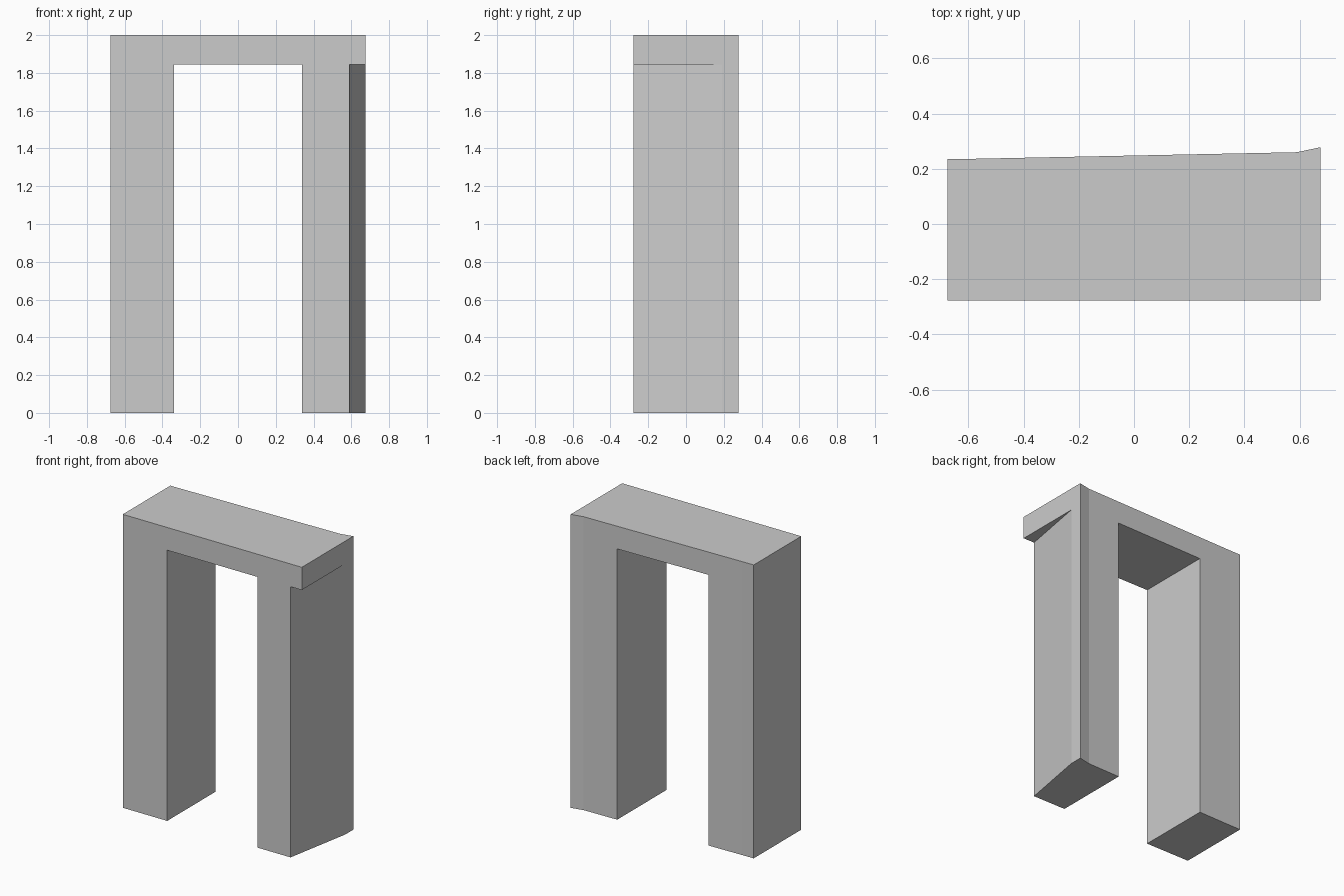
import bpy
import bmesh

HALF_X, FRONT, HEIGHT = 0.675, -0.277, 2.0
CREASE, OPENING, LINTEL_Z = 0.59, 0.34, 1.845

if "Cube" in bpy.data.objects:
    bpy.data.objects.remove(bpy.data.objects["Cube"], do_unlink=True)

grey = bpy.data.materials.new("plain_grey")
grey.use_nodes = True
grey.diffuse_color = (0.6, 0.6, 0.6, 1)
grey.node_tree.nodes["Principled BSDF"].inputs["Base Color"].default_value = grey.diffuse_color


def prism(name, outline, bottom, top):
    """Extrude a plan outline upward into a solid."""
    bm = bmesh.new()
    base = bm.faces.new([bm.verts.new((x, y, bottom)) for x, y in outline])
    grown = bmesh.ops.extrude_face_region(bm, geom=[base], use_keep_orig=True)["geom"]
    moved = [v for v in grown if isinstance(v, bmesh.types.BMVert)]
    bmesh.ops.translate(bm, verts=moved, vec=(0, 0, top - bottom))
    bmesh.ops.recalc_face_normals(bm, faces=bm.faces)
    mesh = bpy.data.meshes.new(name)
    bm.to_mesh(mesh)
    bm.free()
    mesh.materials.append(grey)
    obj = bpy.data.objects.new(name, mesh)
    bpy.context.collection.objects.link(obj)
    return obj


# Solid block with the slanted, kinked back
archway = prism("archway", [
    (-HALF_X, FRONT), (HALF_X, FRONT), (HALF_X, 0.278),
    (CREASE, 0.26), (-CREASE, 0.236), (-HALF_X, 0.235)], 0, HEIGHT)

# Doorway opening, and the tapered recess on the left pillar's outer side
slope = (HALF_X - CREASE) / (0.19 - FRONT)
cutters = [
    prism("opening_cutter", [
        (-OPENING, -1), (OPENING, -1), (OPENING, 1), (-OPENING, 1)], -1, LINTEL_Z),
    prism("recess_cutter", [
        (CREASE - 0.1 * slope, FRONT - 0.1), (1, FRONT - 0.1),
        (1, 0.19 + (1 - HALF_X) / slope)], -1, LINTEL_Z),
]
# The recess ends where its slope meets the outer side
for cutter in cutters:
    cutter.hide_render = True
    cut = archway.modifiers.new(cutter.name, "BOOLEAN")
    cut.operation = "DIFFERENCE"
    cut.solver = "EXACT"
    cut.object = cutter

# Bake the cuts and drop the cutters
bpy.context.view_layer.update()
evaluated = archway.evaluated_get(bpy.context.evaluated_depsgraph_get())
finished = bpy.data.meshes.new_from_object(evaluated)
archway.modifiers.clear()
archway.data = finished
for cutter in cutters:
    bpy.data.objects.remove(cutter, do_unlink=True)
